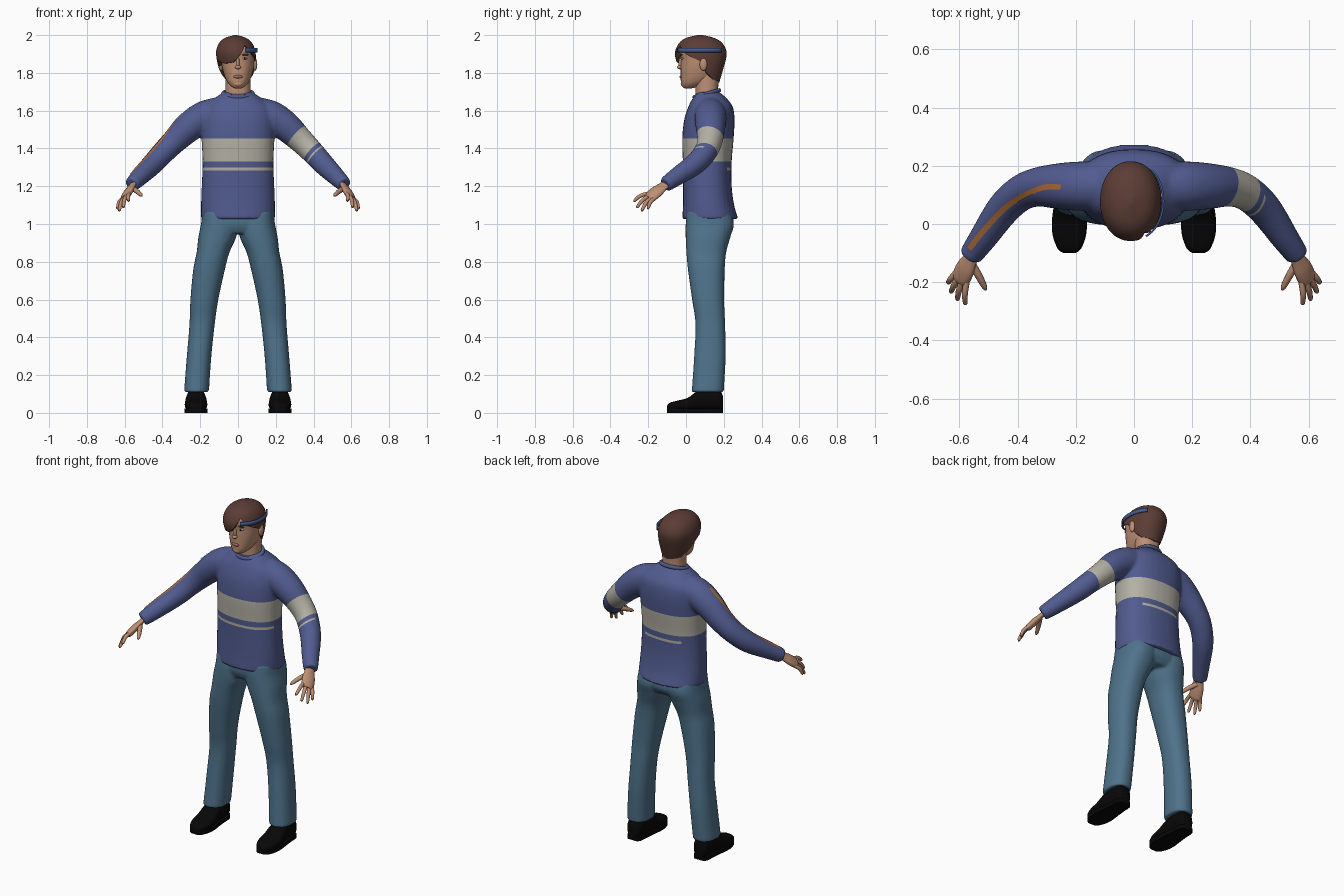
import bpy, bmesh
from math import sin, cos, pi, radians, copysign
from mathutils import Vector, Matrix
from mathutils.bvhtree import BVHTree

cube = bpy.data.objects.get("Cube")
if cube:
    bpy.data.objects.remove(cube)


def material(name, r, g, b):
    m = bpy.data.materials.new(name)
    m.use_nodes = True
    lin = [(c / 255) ** 2.2 for c in (r, g, b)] + [1]
    m.diffuse_color = lin
    m.node_tree.nodes["Principled BSDF"].inputs["Base Color"].default_value = lin
    return m


BLUE = material("sweater blue", 82, 92, 142)
CREAM = material("stripe cream", 178, 175, 163)
DENIM = material("denim", 80, 114, 138)
BLACK = material("shoe black", 16, 16, 16)
HAIR = material("hair brown", 92, 63, 56)
SKIN = material("skin", 188, 142, 116)
LIP = material("lip", 158, 104, 90)
BAND = material("band blue", 70, 92, 145)
ORANGE = material("sleeve orange", 176, 110, 58)
EYE = material("eye white", 200, 195, 188)


def smooth(keys, n=6):
    """Catmull-Rom resampling of a list of equal-length tuples."""
    out = []
    for i in range(len(keys) - 1):
        a, b, c, d = (keys[max(0, min(len(keys) - 1, i + k))] for k in (-1, 0, 1, 2))
        for s in range(n):
            t = s / n
            out.append(tuple(q + t / 2 * (r - p + t * (2 * p - 5 * q + 4 * r - w + t * (3 * (q - r) + w - p)))
                             for p, q, r, w in zip(a, b, c, d)))
    return out + [keys[-1]]


def power(v, e):
    return copysign(abs(v) ** (2 / e), v)


def section(a, z, cx, rx, yf, yb, e=2.3):
    """Point at angle a of a horizontal superellipse."""
    return Vector((cx + rx * power(cos(a), e), (yf + yb) / 2 + (yb - yf) / 2 * power(sin(a), e), z))


def loft(bm, rings, cap=True):
    rows = [[bm.verts.new(p) for p in ring] for ring in rings]
    n = len(rows[0])
    for a, b in zip(rows, rows[1:]):
        for i in range(n):
            bm.faces.new((a[i], a[(i + 1) % n], b[(i + 1) % n], b[i]))
    if cap:
        bm.faces.new(rows[0])
        bm.faces.new(rows[-1])


def column(bm, keys, n=32, e=2.3):
    loft(bm, [[section(2 * pi * i / n, *k, e) for i in range(n)] for k in smooth(keys)])


def tube(bm, keys, sx=1, ref=(0, 0, 1), flat=1, n=16):
    """Tube through (x, y, z, radius) keys, mirrored by sx."""
    pts = smooth(keys)
    rings = []
    for i, p in enumerate(pts):
        t = Vector(pts[min(i + 1, len(pts) - 1)][:3]) - Vector(pts[max(i - 1, 0)][:3])
        v = t.cross(Vector(ref)).normalized()
        u = v.cross(t).normalized()
        ring = [Vector(p[:3]) + p[3] * (cos(2 * pi * k / n) * u + flat * sin(2 * pi * k / n) * v) for k in range(n)]
        rings.append([Vector((q.x * sx, q.y, q.z)) for q in ring])
    loft(bm, rings)


def finish(ob, angle=50):
    ob.data.shade_smooth()
    ob.data.set_sharp_from_angle(angle=radians(angle))


def make(name, bm, *mats):
    bmesh.ops.recalc_face_normals(bm, faces=bm.faces)
    me = bpy.data.meshes.new(name)
    bm.to_mesh(me)
    bm.free()
    ob = bpy.data.objects.new(name, me)
    bpy.context.collection.objects.link(ob)
    for m in mats:
        me.materials.append(m)
    finish(ob)
    return ob


def blend(ob, *mats):
    """Fuse overlapping tubes into one soft skin."""
    mod = ob.modifiers.new("fuse", 'REMESH')
    mod.mode, mod.voxel_size = 'VOXEL', 0.008
    mod = ob.modifiers.new("soften", 'SMOOTH')
    mod.factor, mod.iterations = 0.5, 8
    bpy.context.view_layer.update()
    me = bpy.data.meshes.new_from_object(ob.evaluated_get(bpy.context.evaluated_depsgraph_get()))
    ob.modifiers.clear()
    ob.data = me
    me.materials.clear()
    for m in mats:
        me.materials.append(m)


def ball(name, loc, radii, mat, seg=20):
    bm = bmesh.new()
    bmesh.ops.create_uvsphere(bm, u_segments=seg, v_segments=seg // 2, radius=1,
                              matrix=Matrix.Translation(loc) @ Matrix.Diagonal((*radii, 1)))
    return make(name, bm, mat)


# Sweater: torso and sleeves
bm = bmesh.new()
column(bm, [(1.025, 0, .196, -.02, .277), (1.1, 0, .196, -.016, .255), (1.2, 0, .192, -.015, .242),
            (1.33, 0, .188, -.017, .242), (1.45, 0, .193, -.02, .252), (1.55, 0, .195, -.01, .257),
            (1.62, 0, .18, .012, .248), (1.665, 0, .125, .035, .215), (1.7, 0, .075, .06, .175)])
ARM = [(.08, .13, 1.6, .075), (.17, .13, 1.57, .085), (.25, .13, 1.52, .08), (.33, .127, 1.445, .068),
       (.39, .105, 1.385, .062), (.45, .05, 1.32, .058), (.52, -.05, 1.25, .048), (.563, -.11, 1.208, .04)]
for sx in (-1, 1):
    tube(bm, ARM, sx, n=24)
sweater = make("sweater", bm)
blend(sweater, BLUE, CREAM)

# Stripes cut into the knit on the chest and left sleeve
bm = bmesh.new()
bm.from_mesh(sweater.data)
up = Vector((0, 0, 1))
axis = Vector((.72, -.22, -.65)).normalized()
start = Vector((.30, .13, 1.452))
sleeve = (0, .117, .14, .15)
for co, no in [(up * z, up) for z in (1.283, 1.298, 1.33, 1.452)] + [(start + axis * d, axis) for d in sleeve]:
    bmesh.ops.bisect_plane(bm, geom=bm.verts[:] + bm.edges[:] + bm.faces[:], plane_co=co, plane_no=no)
bm.normal_update()
for f in bm.faces:
    c = f.calc_center_median()
    d = (c - start).dot(axis)
    if abs(c.x) < .213:
        thin = 1.283 < c.z < 1.298 and (c.y < .08 or abs(c.x) < .12)
        f.material_index = int(1.33 < c.z < 1.452 or thin)
    elif c.x > 0:
        f.material_index = int(0 < d < sleeve[1] or (sleeve[2] < d < sleeve[3] and f.normal.y < 0))
bm.to_mesh(sweater.data)
tree = BVHTree.FromBMesh(bm)
bm.free()
finish(sweater)

# Orange line along the right sleeve
bm = bmesh.new()
line = [Vector((*p, 0)) for p in smooth([(-.25, .127), (-.32, .123), (-.425, .07), (-.505, -.01), (-.565, -.085)])]
previous = None
for i, p in enumerate(line):
    t = line[min(i + 1, len(line) - 1)] - line[max(i - 1, 0)]
    offset = t.cross(up).normalized() * .009
    hits = [tree.ray_cast(p + s * offset + up * 3, -up) for s in (-1, 1)]
    if all(h[0] for h in hits):
        pair = [bm.verts.new(h[0] + h[1] * .003) for h in hits]
        if previous:
            bm.faces.new((previous[0], previous[1], pair[1], pair[0]))
        previous = pair
make("sleeve_line", bm, ORANGE)

# Collar
bpy.ops.mesh.primitive_torus_add(location=(0, .11, 1.69), rotation=(.27, 0, 0), major_radius=.078,
                                 minor_radius=.011, major_segments=40, minor_segments=10)
collar = bpy.context.object
collar.name = "collar"
collar.scale = (1, .88, 1)
collar.data.materials.append(BLUE)
finish(collar)

# Jeans
bm = bmesh.new()
column(bm, [(1.08, 0, .18, .005, .235), (1.0, 0, .187, 0, .252), (.95, 0, .17, .02, .225)])
for s in (-1, 1):
    column(bm, [(1.07, s * .1, .088, .005, .235), (1, s * .1, .096, -.002, .254), (.93, s * .11, .1, -.002, .235),
                (.85, s * .132, .087, .002, .213), (.76, s * .153, .084, .01, .205), (.6, s * .178, .074, .032, .202),
                (.47, s * .19, .067, .05, .207), (.3, s * .206, .065, .043, .21), (.11, s * .22, .066, .03, .2)])
blend_jeans = make("jeans", bm)
blend(blend_jeans, DENIM)
finish(blend_jeans)

# Shoes: (y, half width, height) sections from toe to heel
SHOE = [(-.1, .02, .038), (-.085, .04, .054), (-.04, .057, .066), (.01, .06, .08), (.06, .054, .115),
        (.12, .048, .13), (.175, .044, .125), (.195, .03, .09)]
for s, side in ((-1, "right"), (1, "left")):
    bm = bmesh.new()
    rings = []
    for y, w, h in smooth(SHOE, 4):
        low = .012
        rings.append([(s * .222 + w * power(cos(a), 2.6), y, (low + h) / 2 + (h - low) / 2 * power(sin(a), 2.6))
                      for a in [2 * pi * i / 20 for i in range(20)]])
    loft(bm, rings)
    make(side + "_shoe", bm, BLACK)
    bm = bmesh.new()
    loft(bm, [[(s * .222 + x, y, z) for x, z in ((-w, 0), (w, 0), (w, .022), (-w, .022))]
              for y, w, h in smooth(SHOE, 4)])
    make(side + "_sole", bm, BLACK)

# Hands: flat palm, four fingers and a thumb
spread = Vector((.04, .035, -.03)).normalized()
TIPS = [(.58, -.277, 1.122), (.608, -.262, 1.088), (.63, -.236, 1.07), (.64, -.203, 1.082)]
for s, side in ((-1, "right"), (1, "left")):
    bm = bmesh.new()
    tube(bm, [(.548, -.09, 1.222, .026), (.562, -.12, 1.2, .029), (.58, -.155, 1.172, .038),
              (.594, -.185, 1.147, .037), (.599, -.198, 1.138, .028)], s, spread, .5)
    for k, tip in enumerate(TIPS):
        base = Vector((.592, -.18, 1.15)) + spread * (k - 1.5) * .018
        tip = Vector(tip)
        mid = (base + tip) / 2 + Vector((.004, -.004, .007))
        tube(bm, [(*base, .0105), (*mid, .0105), (*base.lerp(tip, .93), .008), (*tip, .003)], s, spread, n=10)
    tube(bm, [(.562, -.13, 1.19, .014), (.535, -.175, 1.173, .013), (.515, -.213, 1.155, .01),
              (.509, -.227, 1.148, .004)], s, spread, n=10)
    make(side + "_hand", bm, SKIN)

# Head and neck
bm = bmesh.new()
column(bm, [(1.6, 0, .07, .055, .175), (1.7, 0, .066, .05, .17), (1.8, 0, .066, .05, .175)])
make("neck", bm, SKIN)
bm = bmesh.new()
column(bm, [(1.718, 0, .018, -.008, .03), (1.728, 0, .036, -.02, .07), (1.75, 0, .056, -.027, .12),
            (1.785, 0, .072, -.028, .16), (1.83, 0, .083, -.028, .18), (1.88, 0, .088, -.028, .19),
            (1.92, 0, .088, -.033, .195), (1.955, 0, .072, -.012, .18), (1.98, 0, .035, .03, .12)], e=2.2)
make("head", bm, SKIN)
ball("nose_bridge", (0, -.027, 1.85), (.009, .013, .034), SKIN)
ball("nose_tip", (0, -.033, 1.83), (.016, .014, .011), SKIN)
ball("mouth", (0, -.026, 1.78), (.025, .008, .009), LIP)
ball("chin", (0, -.012, 1.742), (.026, .016, .016), SKIN)
for s, side in ((-1, "right"), (1, "left")):
    ball(side + "_ear", (s * .09, .092, 1.845), (.012, .02, .034), SKIN)
    ball(side + "_eye", (s * .036, -.019, 1.876), (.014, .008, .006), EYE)
    ball(side + "_iris", (s * .036, -.0245, 1.876), (.0055, .004, .0055), BLACK, 12)
    ball(side + "_brow", (s * .038, -.025, 1.896), (.02, .006, .004), HAIR)

# Hair: a cap that runs down to a swept hairline
CAP = smooth([(2.0, -.012, .008, .06, .09), (1.985, -.013, .056, .0, .15), (1.96, -.013, .086, -.035, .19),
              (1.92, -.012, .103, -.056, .213), (1.88, -.01, .104, -.056, .213), (1.82, -.005, .095, -.035, .197),
              (1.745, 0, .07, .01, .175)], 10)
EDGE = [(-180, 1.835), (-160, 1.865), (-130, 1.85), (-100, 1.855), (-82, 1.885), (-60, 1.945), (-35, 1.9),
        (0, 1.86), (12, 1.8), (35, 1.765), (90, 1.75), (145, 1.765), (168, 1.8), (180, 1.835)]


def lerp_table(table, x):
    for p, q in zip(table, table[1:]):
        if min(p[0], q[0]) <= x <= max(p[0], q[0]):
            t = (x - p[0]) / (q[0] - p[0])
            return tuple(a + t * (b - a) for a, b in zip(p, q))
    return table[-1]


bm = bmesh.new()
angles = [-pi + 2 * pi * i / 72 for i in range(72)]
rings = [[section(a, *lerp_table(CAP, 2 - (2 - lerp_table(EDGE, a * 180 / pi)[1]) * (j / 24) ** 2), 2.1)
          for a in angles] for j in range(25)]
center = Vector((0, .08, 0))
rings.append([center + (p - center) * .78 + up * p.z * .22 for p in rings[-1]])
loft(bm, rings, False)
bm.faces.new(bm.verts[:72]) if not bm.verts.ensure_lookup_table() else None
make("hair", bm, HAIR)

# Head band around the left side
bm = bmesh.new()
rows = []
for z in (1.909, 1.931):
    rows.append([bm.verts.new(section(radians(a), z, -.008, .112, -.058, .216, 2.1)) for a in range(-64, 53, 4)])
for i in range(len(rows[0]) - 1):
    bm.faces.new((rows[0][i], rows[0][i + 1], rows[1][i + 1], rows[1][i]))
band = make("head_band", bm, BAND)
band.modifiers.new("thickness", 'SOLIDIFY').thickness = .007
